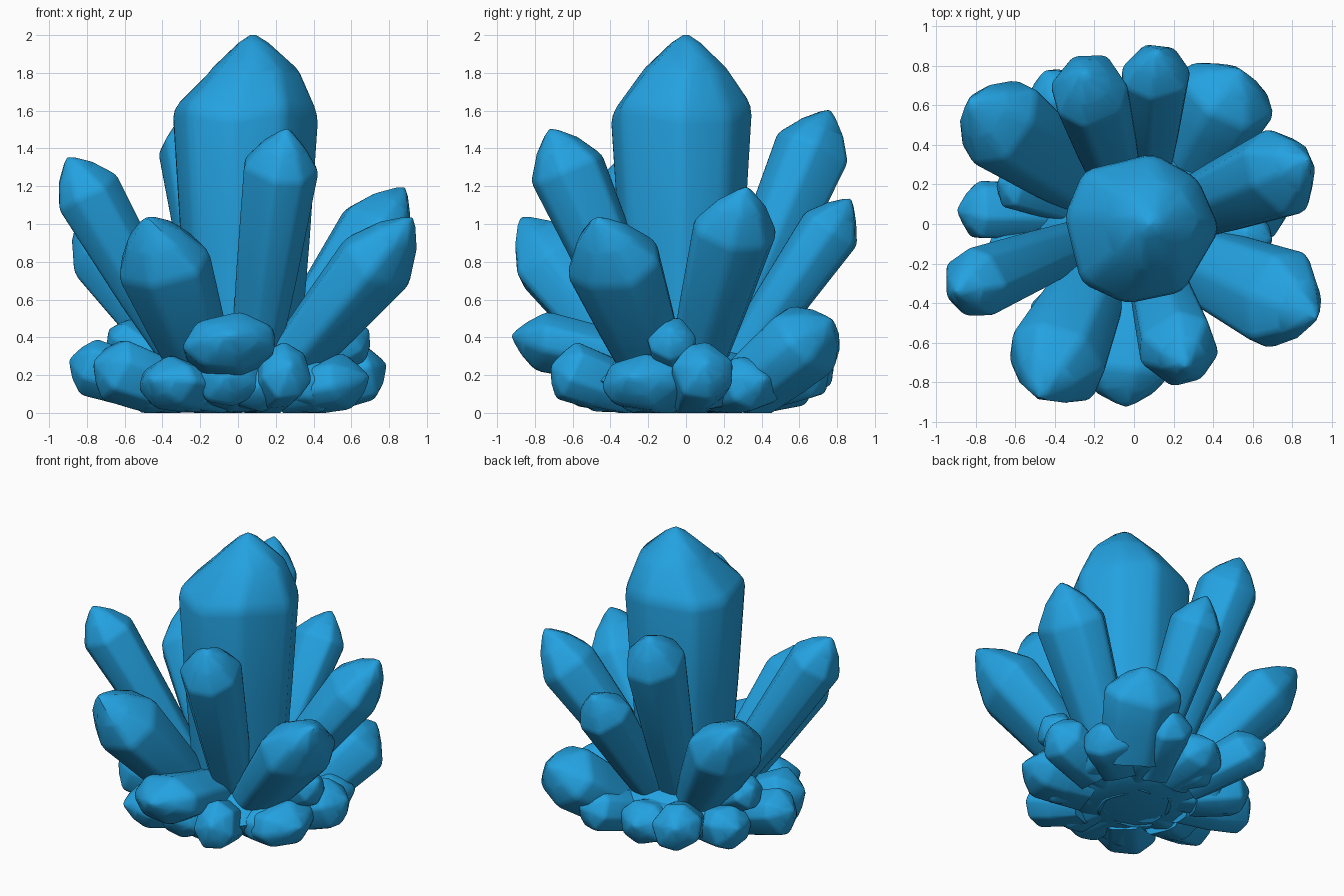
import bpy, bmesh, math, random
from mathutils import Vector

cube = bpy.data.objects.get("Cube")
if cube:
    bpy.data.objects.remove(cube, do_unlink=True)

random.seed(4)

blue = bpy.data.materials.new("crystal blue")
blue.use_nodes = True
blue.diffuse_color = (0.017, 0.36, 0.75, 1)
bsdf = blue.node_tree.nodes["Principled BSDF"]
bsdf.inputs["Base Color"].default_value = blue.diffuse_color
bsdf.inputs["Roughness"].default_value = 0.6


def finish(name, bm):
    """Flatten the underside onto the ground and make the object."""
    for v in bm.verts:
        v.co.z = max(v.co.z, 0.0)
    bmesh.ops.recalc_face_normals(bm, faces=bm.faces)
    mesh = bpy.data.meshes.new(name)
    bm.to_mesh(mesh)
    bm.free()
    mesh.materials.append(blue)
    obj = bpy.data.objects.new(name, mesh)
    bpy.context.collection.objects.link(obj)
    bpy.ops.object.select_all(action="DESELECT")
    obj.select_set(True)
    bpy.context.view_layer.objects.active = obj
    bpy.ops.object.shade_smooth_by_angle(angle=math.radians(40))


def crystal(name, base, tip, r, squash=1.0, cone=1.1, root=0.55, sides=7,
            lean=(0, 0, 0)):
    """Faceted prism, widening from its root to a shoulder, then a point."""
    base, tip, lean = Vector(base), Vector(tip), Vector(lean)
    axis = tip - base
    length = axis.length
    turn = axis.to_track_quat("Z", "Y")
    shoulder = length - cone * r
    profile = [(0, root), (shoulder * 0.55, 0.6 + root * 0.4),
               (shoulder, 1), (length - cone * r * 0.5, 0.64),
               (length - cone * r * 0.1, 0.2), (length, 0.04)]
    start = random.uniform(0, math.tau)
    corners = [(start + math.tau * (i + random.uniform(-0.15, 0.15)) / sides,
                random.uniform(0.98, 1.08), random.uniform(-0.1, 0.1))
               for i in range(sides)]
    bm = bmesh.new()
    rings = []
    for level, (h, k) in enumerate(profile):
        ring = []
        for a, wobble, shift in corners:
            z = h + (shift * r if level == 2 else 0)
            w = r * k * wobble
            p = Vector((math.cos(a) * w, math.sin(a) * w * squash, z))
            p = base + turn @ p
            ring.append(bm.verts.new(p + lean if level > 2 else p))
        rings.append(ring)
    for low, high in zip(rings, rings[1:]):
        for i in range(sides):
            j = (i + 1) % sides
            bm.faces.new((low[i], low[j], high[j], high[i]))
    bm.faces.new(rings[0][::-1])
    bm.faces.new(rings[-1])
    # soften the ridges and the shoulder
    edges = [e for e in bm.edges
             if any(v in rings[1] or v in rings[2] for v in e.verts)]
    bmesh.ops.bevel(bm, geom=edges, offset=r * 0.12, segments=2,
                    affect="EDGES", profile=0.5, clamp_overlap=True)
    finish(name, bm)


# central crystal
crystal("main_crystal", (0.03, -0.02, 0.08), (0.03, -0.02, 2.0), 0.385,
        root=0.72, sides=8, cone=1.05, lean=(0.05, 0.02, 0))

# tall leaning crystals: name, root, tip, radius, thickness
tall = [
    ("front_tall_crystal", (0.06, -0.08, 0.05), (0.26, -0.72, 1.5), 0.2, 1),
    ("side_tall_crystal", (-0.14, -0.04, 0.02), (-0.9, -0.34, 1.35), 0.18, 1),
    ("front_wide_crystal", (-0.12, -0.12, 0.05), (-0.48, -0.87, 1.03), 0.27, 0.85),
    ("back_side_crystal", (0.1, 0, 0.05), (0.88, 0.32, 1.19), 0.23, 0.85),
    ("front_side_crystal", (0.1, -0.1, 0.05), (0.92, -0.47, 1.03), 0.275, 0.74),
    ("back_tall_crystal", (-0.05, 0.1, 0.05), (-0.25, 0.76, 1.6), 0.2, 1),
    ("back_crystal", (0.06, 0.12, 0.05), (0.12, 0.87, 1.13), 0.18, 0.92),
    ("back_wide_crystal", (-0.12, 0.1, 0.05), (-0.83, 0.62, 1.05), 0.255, 0.8),
]
for name, base, tip, r, squash in tall:
    crystal(name, base, tip, r, squash)

# low stubby crystals around the foot: root, tip, radius, thickness
stubs = [
    ((-0.04, -0.2, 0.25), (-0.04, -0.92, 0.41), 0.25, 0.65),
    ((-0.04, -0.2, 0.12), (-0.04, -0.68, 0.2), 0.19, 0.75),
    ((0.28, 0.33, 0.12), (0.54, 0.77, 0.49), 0.26, 0.8),
    ((-0.12, -0.25, 0.1), (-0.46, -0.62, 0.18), 0.2, 0.72),
    ((0.15, -0.3, 0.1), (0.28, -0.71, 0.25), 0.14, 1.15),
    ((0.25, -0.15, 0.1), (0.69, -0.29, 0.19), 0.22, 0.7),
    ((0.35, 0.05, 0.1), (0.78, 0.11, 0.26), 0.165, 1),
    ((0.3, -0.05, 0.2), (0.69, -0.08, 0.44), 0.13, 1),
    ((0.28, 0.2, 0.1), (0.62, 0.42, 0.18), 0.19, 0.8),
    ((0.1, 0.3, 0.1), (0.3, 0.75, 0.25), 0.16, 0.9),
    ((-0.05, 0.3, 0.1), (-0.08, 0.7, 0.2), 0.18, 0.8),
    ((-0.2, 0.3, 0.12), (-0.45, 0.77, 0.3), 0.17, 0.9),
    ((-0.3, 0.2, 0.1), (-0.66, 0.36, 0.2), 0.17, 0.85),
    ((-0.3, 0.06, 0.1), (-0.89, 0.07, 0.28), 0.155, 1),
    ((-0.3, 0.1, 0.2), (-0.68, 0.22, 0.44), 0.12, 1),
    ((-0.3, -0.1, 0.1), (-0.76, -0.24, 0.27), 0.175, 1),
]
for i, (base, tip, r, squash) in enumerate(stubs):
    crystal(f"foot_crystal_{i + 1}", base, tip, r, squash,
            cone=0.65, root=0.85, sides=7)

# short crystals filling the underside
for i in range(8):
    a = math.tau * (i + 0.3) / 8
    c, s = math.cos(a), math.sin(a)
    crystal(f"under_crystal_{i + 1}", (0.2 * c, 0.2 * s, 0.14),
            (0.63 * c, 0.63 * s, 0.15), 0.18, 0.8, cone=0.65, root=0.9)

# rounded core that joins everything
bm = bmesh.new()
bmesh.ops.create_icosphere(bm, subdivisions=2, radius=1)
for v in bm.verts:
    v.co = Vector((v.co.x * 0.56, v.co.y * 0.56, v.co.z * 0.19 + 0.17))
finish("core", bm)
